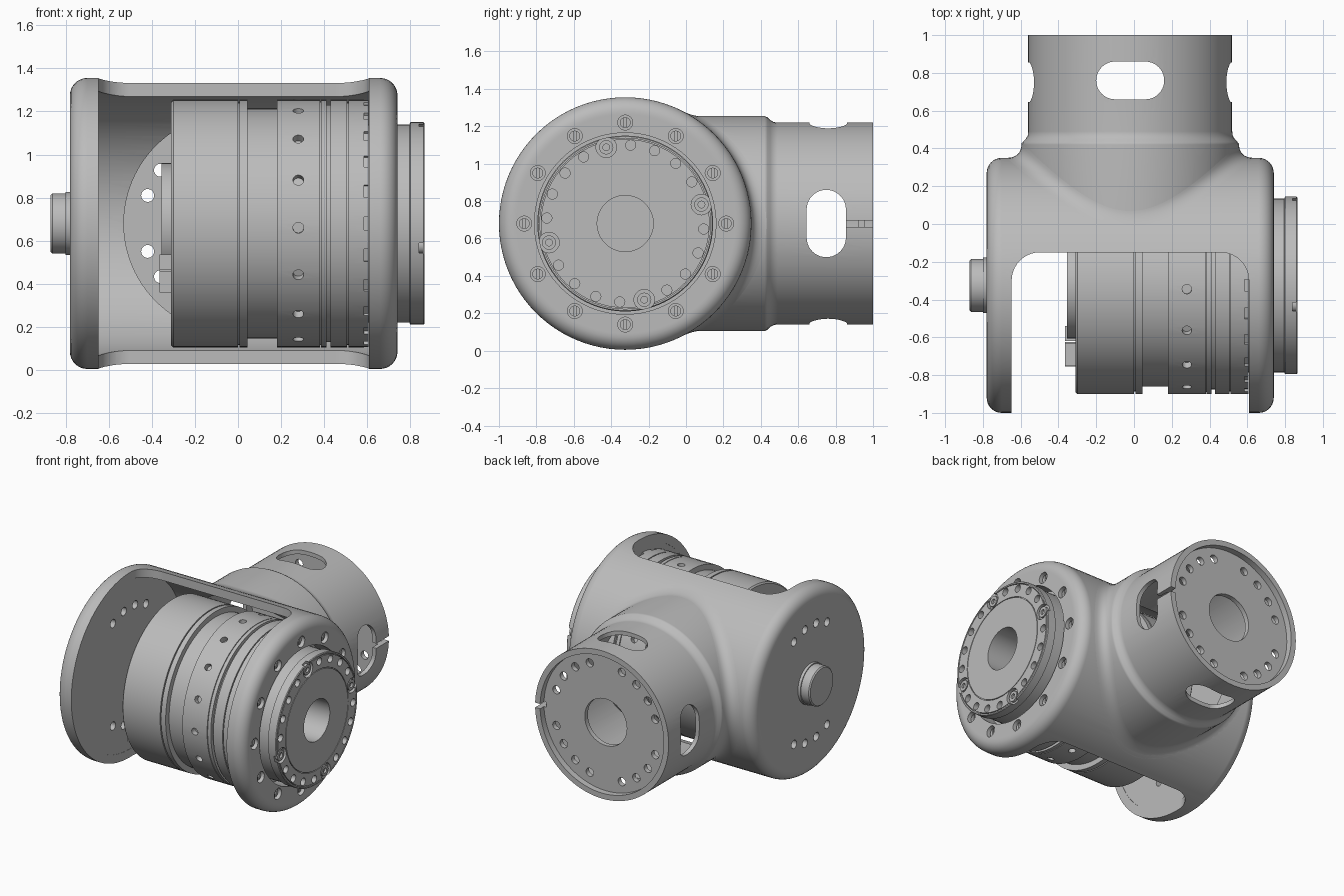
import bpy, bmesh
from math import sin, cos, pi, radians, sqrt
from mathutils import Matrix, Vector

cube = bpy.data.objects.get("Cube")
if cube:
    bpy.data.objects.remove(cube, do_unlink=True)

# One plain metal colour
metal = bpy.data.materials.new("grey_metal")
metal.use_nodes = True
GREY = (0.5, 0.5, 0.5, 1)
metal.diffuse_color = GREY
for node in metal.node_tree.nodes:
    if node.type == 'BSDF_PRINCIPLED':
        node.inputs["Base Color"].default_value = GREY

# Frames whose local z runs along the joint axis, the neck axis or straight up
CY, CZ, CX = -0.325, 0.68, -0.02
X = Matrix.Translation((0, CY, CZ)) @ Matrix.Rotation(pi / 2, 4, 'Y')
Y = Matrix.Translation((CX, 0, CZ)) @ Matrix.Rotation(-pi / 2, 4, 'X')
Z = Matrix.Translation((CX, 0, CZ))


def make(name, bm):
    bmesh.ops.recalc_face_normals(bm, faces=bm.faces[:])
    mesh = bpy.data.meshes.new(name)
    bm.to_mesh(mesh)
    bm.free()
    obj = bpy.data.objects.new(name, mesh)
    bpy.context.collection.objects.link(obj)
    return obj


def lathe(name, frame, profile, hollow=False, steps=96):
    """Spin (position, radius) points about the frame's z axis."""
    bm = bmesh.new()
    rings = [[bm.verts.new(frame @ Vector((r * cos(2 * pi * i / steps), r * sin(2 * pi * i / steps), p)))
              for i in range(steps)] for p, r in profile]
    pairs = list(zip(rings, rings[1:]))
    if hollow:
        pairs.append((rings[-1], rings[0]))
    else:
        bm.faces.new(rings[0])
        bm.faces.new(rings[-1])
    for a, b in pairs:
        for i in range(steps):
            j = (i + 1) % steps
            bm.faces.new((a[i], a[j], b[j], b[i]))
    return make(name, bm)


def add_cyl(bm, frame, a, b, r, u=0, v=0, segments=20):
    bmesh.ops.create_cone(bm, cap_ends=True, segments=segments, radius1=r, radius2=r, depth=b - a,
                          matrix=frame @ Matrix.Translation((u, v, (a + b) / 2)))


def add_ring(bm, frame, a, b, r, big_r, angles):
    """Small cylinders on a bolt circle."""
    for t in angles:
        add_cyl(bm, frame, a, b, r, big_r * cos(radians(t)), big_r * sin(radians(t)))


def add_box(bm, centre, size, frame=Matrix()):
    bmesh.ops.create_cube(bm, size=1, matrix=frame @ Matrix.Translation(centre) @ Matrix.Diagonal((*size, 1)))


def prism(frame, u, v, half_u, half_v, r, length):
    """Rounded rectangle pushed both ways along the frame's z axis."""
    bm = bmesh.new()
    pts = []
    for q, (su, sv) in enumerate(((1, 1), (-1, 1), (-1, -1), (1, -1))):
        for k in range(11):
            t = (q + k / 10) * pi / 2
            pts.append((u + su * (half_u - r) + r * cos(t), v + sv * (half_v - r) + r * sin(t)))
    low = [bm.verts.new(frame @ Vector((*p, -length))) for p in pts]
    top = [bm.verts.new(frame @ Vector((*p, length))) for p in pts]
    bm.faces.new(low)
    bm.faces.new(top)
    for i in range(len(pts)):
        j = (i + 1) % len(pts)
        bm.faces.new((low[i], low[j], top[j], top[i]))
    return make("cutter", bm)


def combine(target, tool, operation='DIFFERENCE'):
    tool.hide_render = True
    mod = target.modifiers.new("cut", 'BOOLEAN')
    mod.operation, mod.solver, mod.object = operation, 'EXACT', tool
    bpy.context.view_layer.update()
    bpy.context.view_layer.objects.active = target
    bpy.ops.object.modifier_apply(modifier=mod.name)
    bpy.data.objects.remove(tool, do_unlink=True)


def cut_cyl(target, frame, a, b, r):
    combine(target, lathe("cutter", frame, [(a, r), (b, r)]))


# Housing: rounded drum joined to the rear neck
R, F, NECK, LEFT, RIGHT = 0.675, 0.08, 0.575, -0.78, 0.74
arc = [(F * (1 - cos(k * pi / 16)), R - F + F * sin(k * pi / 16)) for k in range(9)]
drum = [(LEFT, R - F - 0.01)] + [(LEFT + p, r) for p, r in arc]
drum += [(RIGHT - p, r) for p, r in reversed(arc)] + [(RIGHT, R - F - 0.01)]
housing = lathe("housing", X, drum)
neck = [(-0.3, NECK), (0.42, NECK), (0.435, 0.568), (0.45, 0.553), (0.47, 0.542), (0.49, 0.54), (1, 0.54)]
combine(housing, lathe("neck", Y, neck), 'UNION')

# Bore, open front, hollow neck and recessed end plate
cut_cyl(housing, X, -0.65, 0.61, 0.615)
combine(housing, prism(Z, 0, -0.75, 0.628, 0.6, 0.15, 2))
cut_cyl(housing, Y, -0.2, 0.92, 0.51)
cut_cyl(housing, Y, 0.955, 1.1, 0.5)

# Four windows and the clamp slit in the neck
combine(housing, prism(Z, 0, 0.76, 0.18, 0.1, 0.0999, 2))
combine(housing, prism(X, 0, 0.75 - CY, 0.18, 0.105, 0.1049, 2))
bm = bmesh.new()
add_box(bm, (0.6, 0.95, CZ), (0.28, 0.3, 0.035))
combine(housing, make("cutter", bm))

# Bolt holes of the end plate and both flanges
bm = bmesh.new()
add_cyl(bm, Y, 0.9, 0.98, 0.17, segments=48)
add_ring(bm, Y, 0.9, 0.98, 0.03, 0.42, [18 * k for k in range(20) if k % 5])
combine(housing, make("cutter", bm))
cut_cyl(housing, X, 0.5, 0.9, 0.485)
bm = bmesh.new()
add_ring(bm, X, 0.67, 0.8, 0.04, 0.54, range(0, 360, 30))
add_ring(bm, X, -0.9, -0.6, 0.03, 0.42, [s + d for s in (0, 180) for d in (-27, -9, 9, 27)])
combine(housing, make("cutter", bm))

# Curved blend where the neck meets the drum
bm = bmesh.new()
strips = []
for i in range(96):
    t = 2 * pi * i / 96
    h = 0.04 + 0.04 * cos(t) ** 2
    on_drum = lambda r: CY + sqrt(R * R - (r * sin(t)) ** 2)
    p0, p1 = Vector((NECK, on_drum(NECK) + h)), Vector((NECK, on_drum(NECK)))
    p2 = Vector((NECK + h, on_drum(NECK + h)))
    row = []
    for k in range(9):
        s = k / 8
        p = p0 * (1 - s) ** 2 + p1 * 2 * s * (1 - s) + p2 * s * s
        row.append(bm.verts.new((CX + p.x * cos(t), p.y, CZ + p.x * sin(t))))
    strips.append(row)
for i in range(96):
    a, b = strips[i], strips[(i + 1) % 96]
    for k in range(8):
        bm.faces.new((a[k], a[k + 1], b[k + 1], b[k]))
blend = make("neck_blend", bm)

# Pivot pin on the closed flange
pin = lathe("pivot_pin", X, [(-0.87, 0.132), (-0.862, 0.14), (-0.8, 0.14), (-0.8, 0.147), (-0.77, 0.147)])

# Motor body with stepped bands
M = 0.575
body = [(-0.31, 0.15), (-0.31, M - 0.01), (-0.3, M)]
for a, b, depth in ((0, 0.008, 0.012), (0.045, 0.18, 0.04), (0.38, 0.385, 0.01),
                    (0.41, 0.43, 0.025), (0.505, 0.512, 0.012)):
    body += [(a, M), (a, M - depth), (b, M - depth), (b, M)]
body += [(0.605, M), (0.605, 0.15)]
motor = lathe("motor_body", X, body, hollow=True)
bm = bmesh.new()
for k in range(16):
    d = Vector((0, cos(radians(2 + 22.5 * k)), sin(radians(2 + 22.5 * k))))
    spot = Matrix.Translation(Vector((0.28, CY, CZ)) + d * M) @ d.to_track_quat('Z', 'Y').to_matrix().to_4x4()
    add_cyl(bm, spot, -0.04, 0.04, 0.025)
for k in range(24):
    add_box(bm, (M, 0, 0.6), (0.03, 0.06, 0.03), X @ Matrix.Rotation(2 * pi * k / 24, 4, 'Z'))
combine(motor, make("cutter", bm))

# Rear boss and connectors of the motor
boss = lathe("motor_boss", X, [(-0.355, 0.15), (-0.355, 0.28), (-0.3, 0.28), (-0.3, 0.15)], hollow=True)
bm = bmesh.new()
for y, z, w, h in ((-0.69, 0.41, 0.13, 0.1), (-0.69, 0.5, 0.12, 0.07), (-0.58, 0.42, 0.08, 0.1)):
    add_box(bm, (-0.335, y, z), (0.06, w, h))
connectors = make("connectors", bm)

# Output cap with fine face grooves, bolt holes and locking notches
cap = lathe("output_cap", X, [
    (0.605, 0.15), (0.605, 0.46), (0.795, 0.46), (0.8, 0.47), (0.86, 0.47), (0.865, 0.465),
    (0.865, 0.456), (0.85, 0.456), (0.85, 0.451), (0.865, 0.451), (0.865, 0.363), (0.857, 0.363),
    (0.857, 0.358), (0.865, 0.358), (0.865, 0.15)], hollow=True)
bm = bmesh.new()
spots = [104 + 18 * k for k in range(20)]
add_ring(bm, X, 0.82, 0.9, 0.027, 0.42, [t for k, t in enumerate(spots) if k % 5])
add_ring(bm, X, 0.84, 0.9, 0.055, 0.42, spots[::5])
combine(cap, make("cutter", bm))

# Slotted screws in the flange and the cap notches
bm = bmesh.new()
add_ring(bm, X, 0.66, 0.72, 0.029, 0.54, range(0, 360, 30))
add_ring(bm, X, 0.83, 0.86, 0.038, 0.42, spots[::5])
screws = make("screws", bm)
bm = bmesh.new()
for k in range(12):
    t = radians(30 * k)
    add_box(bm, (0.72, CY + 0.54 * cos(t), CZ + 0.54 * sin(t)), (0.03, 0.012, 0.07))
add_ring(bm, X, 0.845, 0.9, 0.018, 0.42, spots[::5])
combine(screws, make("cutter", bm))

# Finish: colour and smooth shading with crisp edges
for obj in (housing, blend, pin, motor, boss, connectors, cap, screws):
    obj.data.materials.clear()
    obj.data.materials.append(metal)
    bpy.ops.object.select_all(action='DESELECT')
    obj.select_set(True)
    bpy.context.view_layer.objects.active = obj
    bpy.ops.object.shade_smooth_by_angle(angle=radians(30))
    normals = obj.modifiers.new("normals", 'WEIGHTED_NORMAL')
    normals.keep_sharp = True
